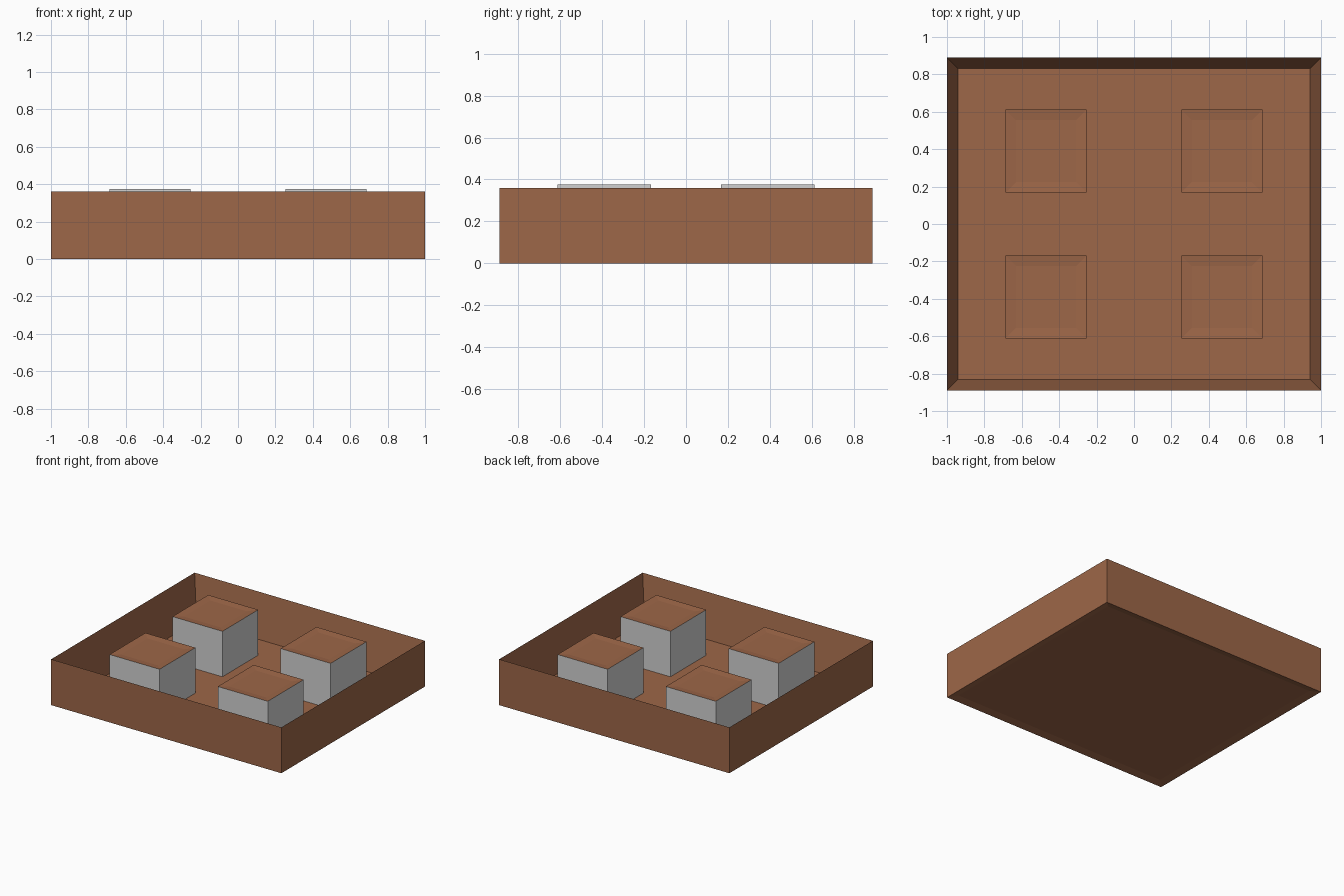
import bpy, bmesh

if "Cube" in bpy.data.objects:
    bpy.data.objects.remove(bpy.data.objects["Cube"])


def material(name, rgb):
    m = bpy.data.materials.new(name)
    m.diffuse_color = (*rgb, 1)
    m.use_nodes = True
    m.node_tree.nodes["Principled BSDF"].inputs["Base Color"].default_value = m.diffuse_color
    return m


brown = material("brown", (0.34, 0.135, 0.065))
white = material("pale grey", (0.64, 0.64, 0.64))


def box(bm, x0, x1, y0, y1, z0, z1):
    r = bmesh.ops.create_cube(bm, size=1)
    for v in r["verts"]:
        v.co.x = x1 if v.co.x > 0 else x0
        v.co.y = y1 if v.co.y > 0 else y0
        v.co.z = z1 if v.co.z > 0 else z0
    return list({f for v in r["verts"] for f in v.link_faces})


def recess(bm, face, inset, depth):
    """Inset a face and push it inwards, leaving a rim."""
    n = face.normal.copy()
    bmesh.ops.inset_region(bm, faces=[face], thickness=inset, use_even_offset=True)
    for v in face.verts:
        v.co -= n * depth


def finish(bm, name, mats):
    me = bpy.data.meshes.new(name)
    bm.to_mesh(me)
    bm.free()
    for m in mats:
        me.materials.append(m)
    ob = bpy.data.objects.new(name, me)
    bpy.context.collection.objects.link(ob)


# Tray: box hollowed from above, with a slightly recessed underside
bm = bmesh.new()
faces = box(bm, -1, 1, -0.89, 0.89, 0, 0.36)
bm.normal_update()
top = next(f for f in faces if f.normal.z > 0.5)
bottom = next(f for f in faces if f.normal.z < -0.5)
recess(bm, top, 0.058, 0.342)
recess(bm, bottom, 0.058, 0.012)
finish(bm, "tray", [brown])

# Four blocks: pale sides, brown tops with a shallow inset panel
for sx, side in ((-1, "left"), (1, "right")):
    for sy, end in ((-1, "front"), (1, "back")):
        cx, cy = sx * 0.47, sy * 0.39
        bm = bmesh.new()
        faces = box(bm, cx - 0.217, cx + 0.217, cy - 0.222, cy + 0.222, 0.015, 0.375)
        bm.normal_update()
        top = next(f for f in faces if f.normal.z > 0.5)
        recess(bm, top, 0.057, 0.006)
        for f in bm.faces:
            f.material_index = 0 if f.calc_center_median().z > 0.3 else 1
        finish(bm, f"{end}_{side}_block", [brown, white])
